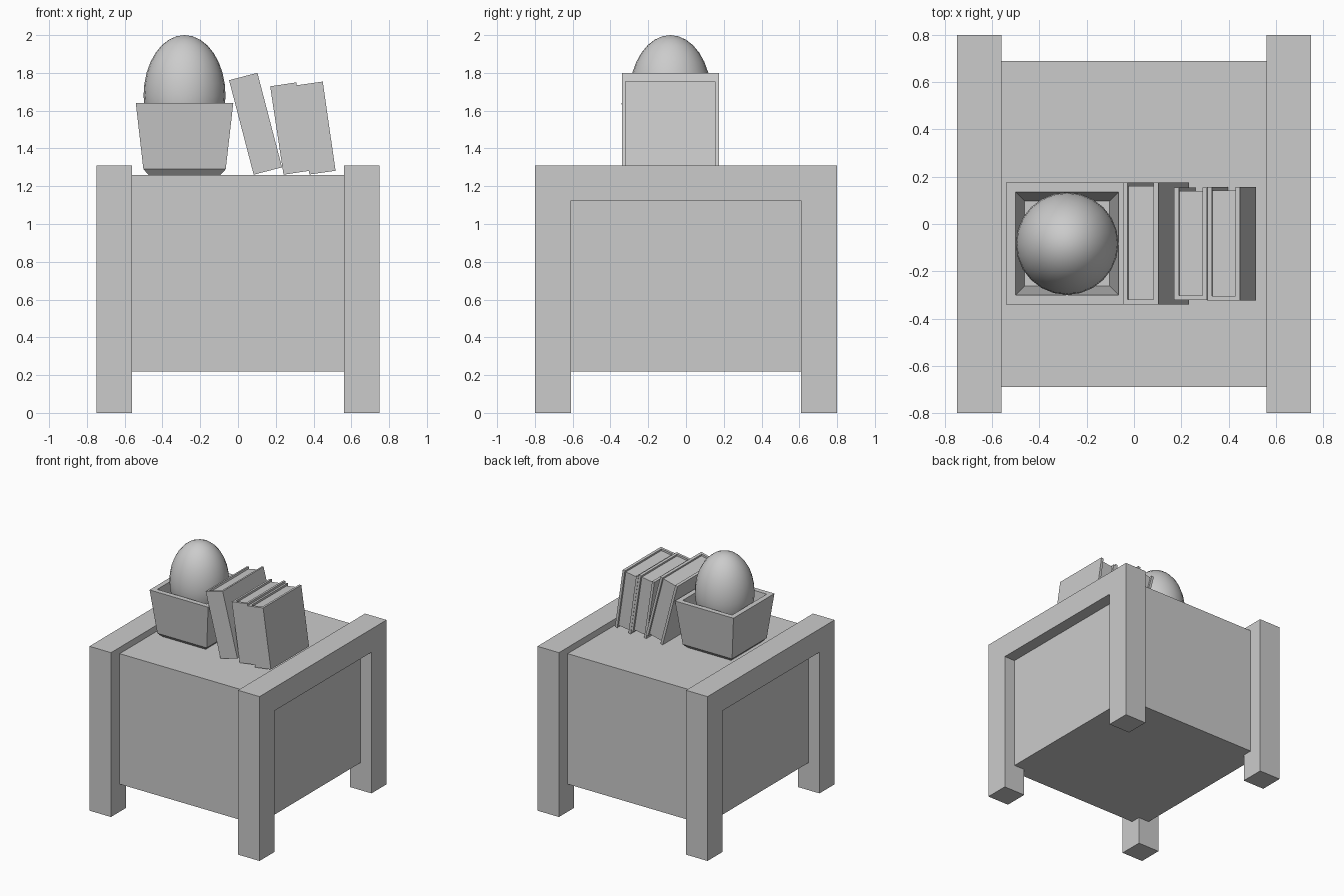
import bpy, bmesh
from math import radians

if "Cube" in bpy.data.objects:
    bpy.data.objects.remove(bpy.data.objects["Cube"])


def finish(bm, name):
    bmesh.ops.recalc_face_normals(bm, faces=bm.faces)
    me = bpy.data.meshes.new(name)
    bm.to_mesh(me)
    bm.free()
    ob = bpy.data.objects.new(name, me)
    bpy.context.collection.objects.link(ob)
    return ob


def prism(name, pts, offset):
    """Extrude a closed 3D outline along an offset."""
    bm = bmesh.new()
    face = bm.faces.new([bm.verts.new(p) for p in pts])
    ext = bmesh.ops.extrude_face_region(bm, geom=[face], use_keep_orig=True)
    verts = [g for g in ext['geom'] if isinstance(g, bmesh.types.BMVert)]
    bmesh.ops.translate(bm, verts=verts, vec=offset)
    return finish(bm, name)


def box(name, lo, hi):
    x0, y0, z0 = lo
    x1, y1, z1 = hi
    return prism(name, [(x0, y0, z0), (x1, y0, z0), (x1, y1, z0), (x0, y1, z0)],
                 (0, 0, z1 - z0))


def square_loft(name, rings, centre):
    """Square rings (half width, z) skinned in order, capped at both ends."""
    bm = bmesh.new()
    cx, cy = centre
    loops = [[bm.verts.new((cx + sx * r, cy + sy * r, z))
              for sx, sy in ((-1, -1), (1, -1), (1, 1), (-1, 1))] for r, z in rings]
    for a, b in zip(loops, loops[1:]):
        for i in range(4):
            j = (i + 1) % 4
            bm.faces.new((a[i], a[j], b[j], b[i]))
    bm.faces.new(loops[0])
    bm.faces.new(loops[-1])
    return finish(bm, name)


def book(name, x, z, width, height, y0, y1, lean):
    """Cover open at the back, with an inset page block; spine faces front."""
    t = 0.02
    outline = [(0, y1), (0, y0), (width, y0), (width, y1),
               (width - t, y1), (width - t, y0 + t), (t, y0 + t), (t, y1)]
    cover = prism(name + "_cover", [(px, py, 0) for px, py in outline], (0, 0, height))
    pages = box(name + "_pages", (t, y0 + t, 0.015),
                (width - t, y1 - 0.015, height - 0.015))
    for ob in (cover, pages):
        ob.location = (x, 0, z)
        ob.rotation_euler = (0, -radians(lean), 0)


# Cabinet body, set into the side frames
box("cabinet_body", (-0.655, -0.69, 0.22), (0.655, 0.69, 1.26))

# Side frames: two legs joined by an armrest
arch = [(-0.8, 0), (-0.61, 0), (-0.61, 1.125), (0.61, 1.125),
        (0.61, 0), (0.8, 0), (0.8, 1.31), (-0.8, 1.31)]
for side, x in (("left", -0.75), ("right", 0.56)):
    prism(side + "_frame", [(x, y, z) for y, z in arch], (0.19, 0, 0))

# Square tapered pot with hollow interior
centre = (-0.283, -0.083)
square_loft("pot", [(0.19, 1.26), (0.218, 1.29), (0.258, 1.64),
                    (0.218, 1.64), (0.18, 1.30)], centre)

# Egg-shaped plant: rounder below, taller above
bpy.ops.mesh.primitive_uv_sphere_add(segments=24, ring_count=16, radius=1)
plant = bpy.context.object
plant.name = "egg_plant_ball"
for v in plant.data.vertices:
    v.co.x *= 0.217
    v.co.y *= 0.217
    v.co.z *= 0.32 if v.co.z > 0 else 0.28
plant.location = (*centre, 1.68)
bpy.ops.object.shade_smooth()

# Leaning books
book("tall_book", 0.083, 1.261, 0.155, 0.517, -0.34, 0.175, 14.6)
book("middle_book", 0.241, 1.261, 0.14, 0.473, -0.322, 0.155, 8.6)
book("end_book", 0.378, 1.262, 0.14, 0.477, -0.324, 0.157, 8.2)
